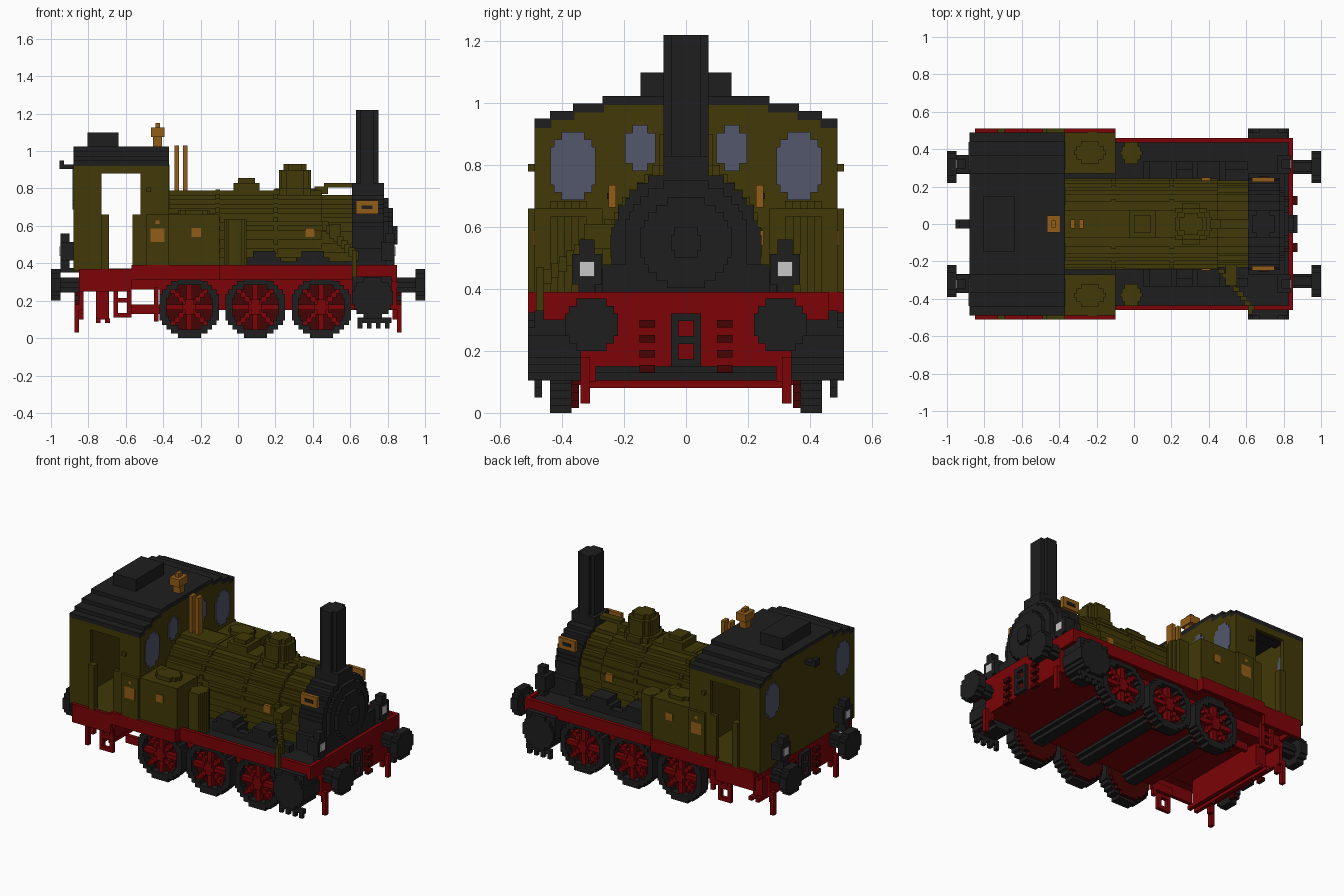
import bpy, bmesh, math

cube = bpy.data.objects.get("Cube")
if cube:
    bpy.data.objects.remove(cube)

COLOURS = {
    "olive paint": (.052, .04, .002), "red paint": (.2, .001, .002),
    "dark red": (.06, .001, .001), "black iron": (.013, .013, .013),
    "brass": (.29, .11, .009), "window blue": (.085, .095, .145),
    "lamp white": (.58, .58, .58)}
OLIVE, RED, DARK, BLACK, BRASS, BLUE, WHITE = COLOURS
mats = {}
for name, rgb in COLOURS.items():
    m = bpy.data.materials.new(name)
    m.use_nodes = True
    m.diffuse_color = (*rgb, 1)
    bsdf = m.node_tree.nodes["Principled BSDF"]
    bsdf.inputs["Base Color"].default_value = (*rgb, 1)
    bsdf.inputs["Roughness"].default_value = .8
    mats[name] = m

# Main dimensions
block = 2 / 82  # edge of one building block
skin = block / 5  # how far thin plates stand proud
beam, sole, deck, floor, keel = .85, .31, .39, .37, .15
narrow, wide, step_x = .46, .51, -.57
cab_back, cab_front, cab_side, tank_front = -.88, -.37, .49, -.1
door_back, door_front, door_top, waist, eaves = -.73, -.52, .88, .66, .95
boiler_z, boiler_r = .55, .24
smoke_back, smoke_front, chimney_x = .61, .78, .69
axle_z, tyre_r, rim_r, tyre_in, tyre_out = .165, .165, .125, .37, .44
buffer_y, lamp_y = .305, .32

parts = {}


def box(part, mat, xs, ys, zs):
    """Add a block, given as three ranges, to a named part."""
    bm = parts.setdefault(part, (bmesh.new(), mat))[0]
    spans = [sorted(r) for r in (xs, ys, zs)]
    for v in bmesh.ops.create_cube(bm, size=1)["verts"]:
        v.co = [(a + b) / 2 + (b - a) * c for (a, b), c in zip(spans, v.co)]


def pair(part, mat, xs, ys, zs):
    """The same block on both sides."""
    box(part, mat, xs, ys, zs)
    box(part, mat, xs, [-y for y in ys], zs)


def mid(half, centre=0):
    return centre - half, centre + half


def slab(start, thick=block):
    return start, start + thick


def disc(part, mat, axis, span, a, b, r, hole=0, rb=None):
    """Stepped round or oval plate along an axis; a, b is its centre."""
    rb = rb or r
    rows = max(2, round(2 * rb / block))
    step = 2 * rb / rows
    snap = lambda w: max(1, round(2 * w / block)) * block / 2
    for i in range(rows):
        d = -rb + i * step + step / 2
        w = snap(r * math.sqrt(1 - (d / rb) ** 2))
        sides = [mid(w, a)]
        if hole > abs(d):
            h = snap(math.sqrt(hole ** 2 - d * d))
            sides = [(a - w, a - h), (a + h, a + w)]
        rise = mid(step / 2, b + d)
        for s in sides:
            order = {"x": (span, s, rise), "y": (s, span, rise), "z": (s, rise, span)}
            box(part, mat, *order[axis])


# Underframe, running board and valances
box("frame", RED, mid(beam - block), mid(.34), (.26, .35))
box("frame", RED, (-.42, beam - block), mid(.34), (keel, .35))
box("frame", RED, (step_x, beam), mid(narrow), (.33, .35))
box("frame", RED, (-beam, tank_front), mid(wide - block / 2), (.33, .36))
box("floor", BLACK, (cab_front, beam - block), mid(narrow - block), (.35, floor))
outer_edge, inner_edge = slab(wide, -block), slab(narrow, -block)
pair("valance", RED, (tank_front, beam), inner_edge, (sole, deck))
pair("valance", RED, (step_x, tank_front), outer_edge, (sole, deck))
pair("valance", RED, (-beam, step_x), outer_edge, (.25, floor))
pair("valance", RED, slab(tank_front, -block), (narrow - block, wide), (sole, deck))

# Buffer beams, buffers, guard irons, couplings and lamps at both ends
for s, top, lamp_end in ((1, deck, beam - block / 2), (-1, floor, .95)):
    def ends(start, length):
        return s * start, s * (start + length)

    behind, ahead = ends(beam, -block), ends(beam, block)
    box("buffer_beam", RED, behind, mid(narrow), (.3, top))
    box("buffer_beam", RED, behind, mid(.34), (keel, .3))
    pair("guard_iron", RED, ends(beam, -block), (.29, .32), (.1, .3))
    pair("guard_iron", RED, ends(beam, block), (.31, .34), (.03, .18))
    for y in mid(buffer_y):
        disc("buffer", BLACK, "x", ends(beam, .1), y, .285, .04)
        disc("buffer", BLACK, "x", ends(1, -.05), y, .285, .085)
    pair("coupling", BLACK, ahead, slab(block), (keel, .32))
    for i in range(3):
        box("coupling", BLACK, ahead, mid(2 * block), slab(keel + 3 * i * block))
    for i in range(4):
        pair("safety_chain", DARK, ahead, mid(block, .125), slab(.13 + 2 * i * block))
    body, core = mid(2 * block, lamp_y), mid(block, lamp_y)
    pair("lamp", BLACK, ends(lamp_end, -3 * block), body, slab(.415, 4 * block))
    pair("lamp", BLACK, ends(lamp_end, -2 * block), core, (floor, .56))
    pair("lamp", BLACK, (s * .82, s * lamp_end), core, slab(.35))
    pair("lamp_glass", WHITE, ends(lamp_end, skin), core, slab(.44, 2 * block))

# Wheels and axles
for i in range(3):
    x = -.26 + i * .353
    disc("axle", BLACK, "y", mid(tyre_in), x, axle_z, .06)
    for s in (1, -1):
        face = s * (tyre_in + block), s * (tyre_out - block / 2)
        disc("tyre", BLACK, "y", (s * tyre_in, s * tyre_out), x, axle_z, tyre_r, rim_r)
        disc("wheel_back", DARK, "y", (s * .345, s * (tyre_in + block)), x, axle_z, rim_r + block)
        disc("wheel_hub", RED, "y", (s * tyre_in, s * tyre_out), x, axle_z, .04)
        thin = block * .6
        box("spokes", RED, mid(thin, x), face, mid(rim_r, axle_z))
        box("spokes", RED, mid(rim_r, x), face, mid(thin, axle_z))
        for k in range(-4, 5):
            d = k * block * .9
            for z in (axle_z + d, axle_z - d):
                box("spokes", RED, mid(thin, x + d), face, mid(thin, z))

# Cylinders with drain cocks
for s in (1, -1):
    disc("cylinder", BLACK, "y", (s * .34, s * wide), .72, .215, .11)
pair("cylinder", BLACK, (smoke_back, .82), (.34, cab_side), (.18, .33))
cock_y = slab(cab_side, -block)
pair("drain_cocks", BLACK, (.64, .82), cock_y, slab(.08, .03))
for i in range(4):
    pair("drain_cocks", BLACK, slab(.64 + 2 * i * block), cock_y, slab(.05, .03))

# Cab steps, brake rods and rear drag plate
step_back, step_front = -.665, step_x - block
for x in (step_back, step_front):
    pair("cab_step", RED, slab(x), slab(narrow), (.11, .27))
for z in (.11, .19):
    pair("cab_step", RED, (step_back, step_x), slab(narrow), slab(z))
pair("brake_rod", RED, (step_x, -.42), slab(.33), (.13, .18))
pair("brake_rod", RED, slab(-.45), slab(.33), (.09, .27))
box("rear_plate", RED, (-.76, -.69), mid(.29), (.1, .27))
for x in (-.76, -.71):
    box("rear_plate", RED, slab(x), mid(.33), slab(.08))

# Boiler with firebox sides and bands
disc("boiler", OLIVE, "x", (cab_front, .45), 0, boiler_z, boiler_r)
disc("boiler", OLIVE, "x", (.44, smoke_back), 0, boiler_z - block / 2, boiler_r - block / 2)
box("boiler", OLIVE, (cab_front, smoke_back), mid(.2), (floor, boiler_z))
for x in (-.12, .19):
    disc("boiler_band", OLIVE, "x", slab(x), 0, boiler_z, boiler_r + skin)

# Smokebox, door and chimney
smokebox = smoke_back, smoke_front
disc("smokebox", BLACK, "x", smokebox, 0, boiler_z, boiler_r)
box("smokebox", BLACK, smokebox, mid(boiler_r), (floor, .6))
box("smokebox", BLACK, (smoke_back, smoke_front + block), mid(.27), (floor, .48))
box("smokebox", BLACK, smokebox, mid(3 * block), (.75, .83))
for i, r in enumerate((.2, .146, .05)):
    disc("smokebox_door", BLACK, "x", slab(smoke_front + i * block), 0, boiler_z, r)
for half_x, half_y in ((.06, 2 * block), (.035, 3 * block)):
    box("chimney", BLACK, mid(half_x, chimney_x), mid(half_y), (.8, 1.22))
plate_y = boiler_r - 3 * skin
pair("side_plate", BRASS, mid(.06, chimney_x), slab(plate_y), mid(.036, .7))
pair("plate_slot", BLACK, mid(.03, chimney_x), slab(plate_y, block + skin), mid(.01, .7))

# Domes, regulator rod and whistles
box("sand_dome", OLIVE, mid(.07, .045), mid(3 * block), (.75, .83))
box("sand_dome", OLIVE, mid(.045, .045), mid(2 * block), (.75, .855))
for r, top in ((.11, .8), (.085, .9), (.06, .93)):
    disc("steam_dome", OLIVE, "z", (.74, top), .305, 0, r)
box("regulator_rod", OLIVE, (.46, smoke_back), mid(block), slab(.805))
box("regulator_rod", OLIVE, (.41, .48), mid(block), (.77, .81))
for x in (-.34, -.295):
    box("whistle", BRASS, slab(x), mid(block), (.76, 1.03))

# Feed pipe and pump on the right side
pipe_x, pipe_z = .45, .6
box("feed_pipe", OLIVE, (-.05, pipe_x), slab(-boiler_r), slab(pipe_z))
box("feed_pump", OLIVE, (.49, .55), (-.33, -.2), (.53, .61))
for i in range(9):
    x, y, z = pipe_x + i * .02, -boiler_r - i * block, pipe_z - i * .02
    box("feed_pipe", OLIVE, slab(x, .035), slab(y, -block), mid(block, z))
box("feed_pipe", OLIVE, slab(smoke_back), slab(-narrow, -block), (.33, .47))

# Splashers beside the boiler
for x in (.14, .4):
    for half, top in ((.09, .43), (.06, .465)):
        pair("splasher", BLACK, mid(half, x), (.23, .335), (floor, top))
pair("splasher", BLACK, (.2, smoke_back), (.29, .335), (floor, .41))

# Side tanks, lids and sand columns
pair("side_tank", OLIVE, (cab_front, tank_front), (.27, cab_side), (.36, waist))
for y in mid(.38):
    disc("tank_lid", OLIVE, "z", slab(waist), -.235, y, .085, rb=.06)
    disc("sand_column", OLIVE, "z", (floor, .635), -.015, y, .058)

# Stepped roof, and cab end walls that follow it
halves = (cab_side, .44, .365, .27, 0)
ends = slab(cab_back), slab(cab_front, -block)
for i, (half, inner) in enumerate(zip(halves, halves[1:])):
    z = eaves + i * block
    pair("roof", BLACK, (cab_back, cab_front), (inner - skin, half), (z - block - skin, z))
    for xs in ends:
        bottom = z - 2 * block if i else floor
        box("cab_end_wall", OLIVE, xs, mid(half - skin), (bottom, z - block))
for y in mid(.365):
    for back, front in ends:
        pane = min(back, front) - skin, max(back, front) + skin
        disc("round_window", BLUE, "x", pane, y, .797, .075, rb=.11)
for y in mid(.148):
    disc("inner_window", BLUE, "x", mid(block / 2 + skin, cab_front - block / 2), y, .855, .05, rb=.074)
box("cab_floor", OLIVE, (cab_back, cab_front), mid(cab_side), slab(.36, block / 2))
box("roof_vent", BLACK, (-.805, -.64), mid(6 * block), (1, 1.1))
box("rear_top_lamp", BLACK, (-.955, cab_back), mid(block), slab(.905))
box("rear_top_lamp", BLACK, slab(-.955), mid(block), (.905, eaves))

# Cab sides around the open doorway
side = slab(cab_side, -block)
post = slab(cab_side, block - skin)
low_back, low_front = door_back + .04, door_front - .045
pair("cab_side", OLIVE, (cab_back, door_back), side, (floor, eaves - block))
pair("cab_side", OLIVE, (door_front, cab_front), side, (floor, eaves - block))
pair("cab_side", OLIVE, (door_back, door_front), side, (door_top, eaves - block))
pair("cab_side", OLIVE, (door_back, low_back), side, (floor, waist))
pair("cab_side", OLIVE, (low_front, door_front), side, (floor, waist))
pair("door_post", OLIVE, (-.49, cab_front), post, (floor, waist))
pair("door_post", OLIVE, (door_back, low_back), post, (floor, waist))
pair("handrail", OLIVE, slab(-.49), post, slab(.78))

# Bell on the roof
bell_x = -.43
for half_x, half_y, bottom, top in ((block, block, 1, 1.08), (.036, .046, 1.075, 1.125),
                                    (.012, .02, 1.1, 1.15)):
    box("bell", BRASS, mid(half_x, bell_x), mid(half_y), (bottom, top))

# Square brass fittings on the sides
small = mid(block, .565)
for s in (1, -1):
    proud = s * cab_side, s * wide
    box("brass_fitting", BRASS, mid(.037, bell_x), proud, mid(.037, boiler_z))
    box("brass_fitting", BRASS, mid(.01, bell_x), proud, mid(.01, .62))
    box("brass_fitting", BRASS, mid(block, -.223), slab(s * cab_side, s * skin), small)
    box("brass_fitting", BRASS, mid(block, .385), (s * .2, s * (boiler_r + 2 * skin)), small)

# Turn the collected blocks into objects
for name, (bm, mat) in parts.items():
    bmesh.ops.recalc_face_normals(bm, faces=bm.faces)
    mesh = bpy.data.meshes.new(name)
    bm.to_mesh(mesh)
    bm.free()
    mesh.materials.append(mats[mat])
    bpy.context.collection.objects.link(bpy.data.objects.new(name, mesh))
